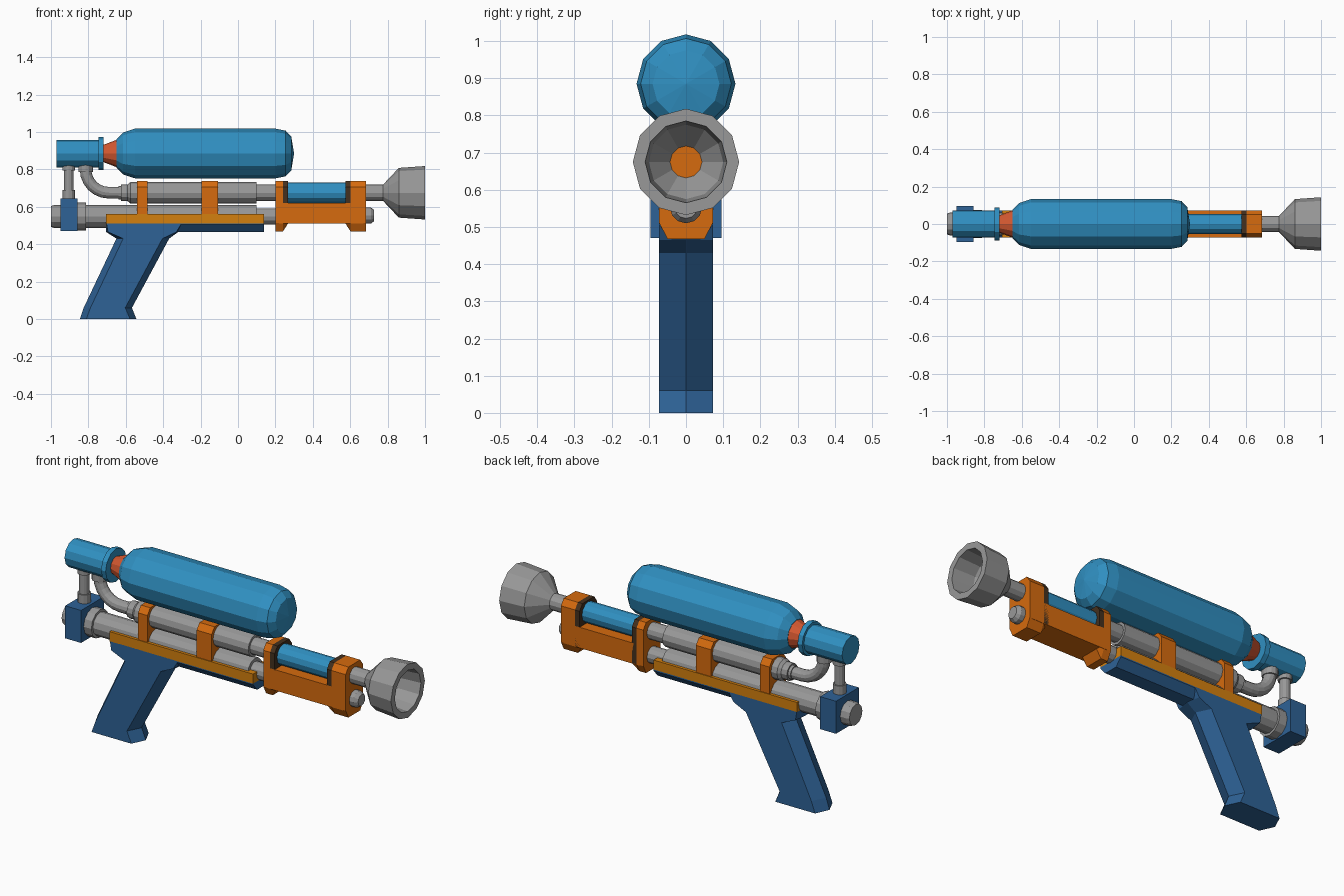
import bpy, bmesh, math
from mathutils import Vector

if "Cube" in bpy.data.objects:
    bpy.data.objects.remove(bpy.data.objects["Cube"])


def material(name, rgb):
    m = bpy.data.materials.new(name)
    lin = [(c / 255 / 12.92 if c < 10 else ((c / 255 + 0.055) / 1.055) ** 2.4) for c in rgb]
    m.diffuse_color = (*lin, 1)
    m.use_nodes = True
    m.node_tree.nodes["Principled BSDF"].inputs["Base Color"].default_value = m.diffuse_color
    return m


SKY = material("light_blue", (48, 144, 194))
NAVY = material("dark_blue", (46, 98, 150))
ORANGE = material("orange", (214, 107, 14))
AMBER = material("amber", (212, 128, 14))
GREY = material("grey", (152, 152, 152))
RED = material("red_orange", (212, 88, 48))
BROWN = material("dark_brown", (68, 48, 30))


def loft(name, rings, mat):
    """Bridge equal-length rings of points and cap both ends."""
    bm = bmesh.new()
    vs = [[bm.verts.new(p) for p in r] for r in rings]
    n = len(vs[0])
    for a, b in zip(vs, vs[1:]):
        for i in range(n):
            j = (i + 1) % n
            bm.faces.new((a[i], a[j], b[j], b[i]))
    bm.faces.new(vs[0])
    bm.faces.new(vs[-1])
    bmesh.ops.remove_doubles(bm, verts=bm.verts, dist=1e-5)
    bmesh.ops.recalc_face_normals(bm, faces=bm.faces)
    me = bpy.data.meshes.new(name)
    bm.to_mesh(me)
    bm.free()
    me.materials.append(mat)
    ob = bpy.data.objects.new(name, me)
    bpy.context.collection.objects.link(ob)
    return ob


def circle(centre, direction, r, n=12):
    """Ring of points around a centre, in the plane across a direction in XZ."""
    side = Vector((0, 1, 0))
    up = side.cross(Vector(direction).normalized())
    c = Vector(centre)
    return [c + r * (math.cos(2 * math.pi * i / n) * up + math.sin(2 * math.pi * i / n) * side)
            for i in range(n)]


def lathe_x(name, z, profile, mat):
    return loft(name, [circle((x, 0, z), (1, 0, 0), r) for x, r in profile], mat)


def lathe_z(name, x, profile, mat):
    return loft(name, [circle((x, 0, z), (0, 0, 1), r) for z, r in profile], mat)


def prism_x(name, x0, x1, half, mat):
    """Mirror a half cross-section of (y, z) points and extrude it along x."""
    sec = half + [(-y, z) for y, z in reversed(half)]
    return loft(name, [[(x, y, z) for y, z in sec] for x in (x0, x1)], mat)


# Tank, its neck and the rear valve
lathe_x("tank", 0.885, [(-0.65, 0.075), (-0.615, 0.112), (-0.55, 0.133), (0.2, 0.133),
                        (0.255, 0.122), (0.285, 0.09), (0.30, 0)], SKY)
lathe_x("tank_neck", 0.885, [(-0.73, 0.042), (-0.65, 0.073)], RED)
lathe_x("rear_valve", 0.884, [(-0.97, 0.073), (-0.745, 0.073), (-0.745, 0.088),
                              (-0.718, 0.088)], SKY)

# Upper barrel with flared hollow nozzle
lathe_x("upper_barrel", 0.675, [(-0.64, 0.036), (-0.625, 0.036), (-0.625, 0.045), (-0.59, 0.045),
                                (-0.575, 0.057), (0.1, 0.057), (0.1, 0.044), (0.26, 0.044)], GREY)
lathe_x("pump_sleeve", 0.675, [(0.25, 0.054), (0.6, 0.054)], SKY)
lathe_x("nozzle", 0.675, [(0.6, 0.043), (0.775, 0.043), (0.86, 0.133), (1.0, 0.143),
                          (1.0, 0.11), (0.88, 0.1), (0.81, 0.043)], GREY)
lathe_x("nozzle_core", 0.675, [(0.805, 0.043), (0.813, 0.043)], ORANGE)

# Lower barrel, collar and front tip
lathe_x("lower_barrel", 0.548, [(-1.0, 0.055), (-0.985, 0.061), (-0.9, 0.061), (-0.9, 0.074),
                                (-0.812, 0.074), (-0.812, 0.061), (0.1, 0.061), (0.1, 0.043),
                                (0.22, 0.043)], GREY)
lathe_x("lower_tip", 0.553, [(0.67, 0.043), (0.71, 0.043), (0.728, 0.03)], GREY)

# Rear block and the pipes up to the valve
prism_x("rear_block", -0.95, -0.857, [(0.096, 0.47), (0.096, 0.643)], NAVY)
lathe_z("riser_pipe", -0.905, [(0.63, 0.033), (0.69, 0.033), (0.69, 0.026), (0.795, 0.026),
                               (0.795, 0.034), (0.83, 0.034)], GREY)
lathe_z("elbow_collar", -0.815, [(0.785, 0.039), (0.835, 0.039)], GREY)
bend = [circle((-0.69 - 0.125 * math.cos(a), 0, 0.80 - 0.125 * math.sin(a)),
               (math.sin(a), 0, -math.cos(a)), 0.031)
        for a in [math.pi / 2 * i / 6 for i in range(7)]]
loft("elbow_pipe", bend + [circle((-0.6, 0, 0.675), (1, 0, 0), 0.031)], GREY)

# Mounting plate, frame rail and barrel clamps
prism_x("mounting_plate", -0.705, 0.14, [(0.073, 0.511), (0.073, 0.562)], AMBER)
prism_x("frame_rail", -0.65, 0.14, [(0.038, 0.466), (0.073, 0.505), (0.073, 0.512)], NAVY)
for name, x0, x1 in (("rear_clamp", -0.54, -0.485), ("front_clamp", -0.195, -0.107)):
    prism_x(name, x0, x1, [(0.069, 0.555), (0.069, 0.705), (0.045, 0.737)], ORANGE)


# Handle with ridged front and back edges: z, back x, front x, ridge depth
def grip_ring(z, x0, x1, d, w=0.073):
    return [(x0, 0, z), (x0 + d, w, z), (x1 - d, w, z), (x1, 0, z), (x1 - d, -w, z), (x0 + d, -w, z)]


loft("handle", [grip_ring(*s) for s in (
    (0.0, -0.845, -0.543, 0.034), (0.06, -0.825, -0.567, 0.036), (0.43, -0.65, -0.368, 0.036),
    (0.465, -0.705, -0.32, 0.01), (0.511, -0.705, -0.3, 0.002))], NAVY)


# Pump grip: centre body and two saddle ends with dark inner bands
def saddle(name, stations, band):
    rings = []
    for x, zb in stations:
        half = [(0.05, zb), (0.073, 0.513), (0.073, 0.705), (0.05, 0.737)]
        rings.append([(x, y, z) for y, z in half + [(-y, z) for y, z in reversed(half)]])
    ob = loft(name, rings, ORANGE)
    ob.data.materials.append(BROWN)
    for p in ob.data.polygons:
        if band[0] <= p.center.x <= band[1] and p.center.z > 0.52:
            p.material_index = 1


prism_x("pump_grip", 0.22, 0.67, [(0.073, 0.51), (0.073, 0.62)], ORANGE)
saddle("pump_saddle_rear", [(0.2, 0.468), (0.24, 0.468), (0.267, 0.51)], (0.24, 0.27))
saddle("pump_saddle_front", [(0.575, 0.51), (0.602, 0.468), (0.685, 0.468)], (0.57, 0.603))
